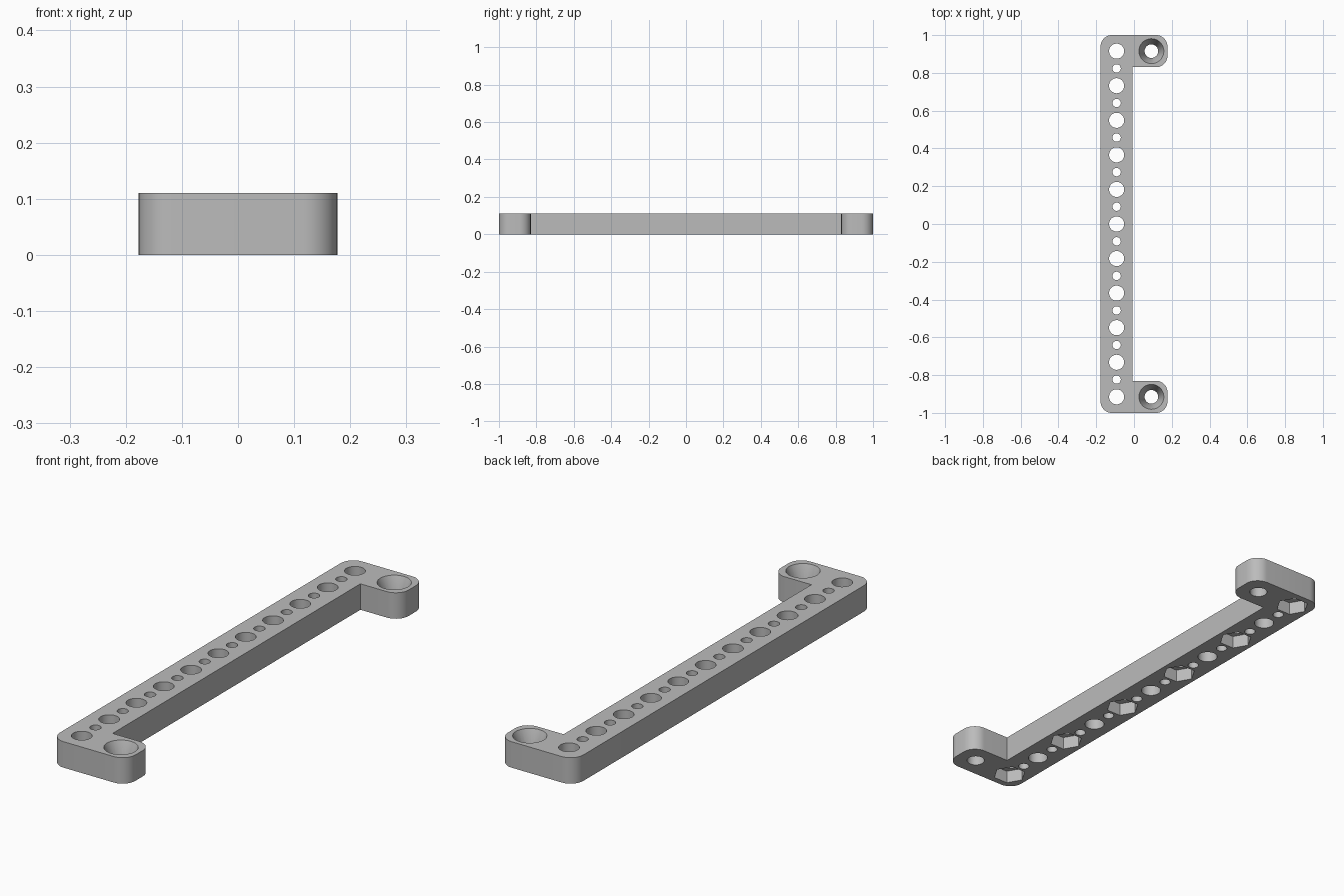
import bpy
import bmesh
from math import radians, cos, sin
from mathutils import Matrix, Vector

cube = bpy.data.objects.get("Cube")
if cube:
    bpy.data.objects.remove(cube, do_unlink=True)

HEIGHT = 0.11
HALF_X = 0.177
WIDTH = 0.17           # width of the bar and of each foot
CORNER = 0.06
BAR_X = -0.092         # centre line of the bar holes
FOOT_X = 0.092
END_Y = 0.915          # centre of the end holes
PITCH = END_Y / 5

grey = bpy.data.materials.new("light_grey")
grey.use_nodes = True
colour = (0.5, 0.5, 0.5, 1)
grey.diffuse_color = colour
grey.node_tree.nodes["Principled BSDF"].inputs["Base Color"].default_value = colour


def make_object(name, bm):
    bmesh.ops.recalc_face_normals(bm, faces=bm.faces)
    mesh = bpy.data.meshes.new(name)
    bm.to_mesh(mesh)
    bm.free()
    mesh.materials.append(grey)
    obj = bpy.data.objects.new(name, mesh)
    bpy.context.collection.objects.link(obj)
    return obj


def rounded(x, y, start, steps=12):
    """Quarter-circle corner whose box corner is at x, y."""
    mid = radians(start + 45)
    cx = x - CORNER * (1 if cos(mid) > 0 else -1)
    cy = y - CORNER * (1 if sin(mid) > 0 else -1)
    angles = [radians(start + 90 * i / steps) for i in range(steps + 1)]
    return [(cx + CORNER * cos(a), cy + CORNER * sin(a)) for a in angles]


def drill(bm, x, y, low, high, r_low, r_high, sides=48, turn=0):
    place = Matrix.Translation((x, y, (low + high) / 2)) @ Matrix.Rotation(radians(turn), 4, "Z")
    bmesh.ops.create_cone(bm, cap_ends=True, segments=sides, radius1=r_low,
                          radius2=r_high, depth=high - low, matrix=place)


# Bar with a foot at each end, drawn as one outline
inner_x, inner_y = -HALF_X + WIDTH, 1 - WIDTH
outline = (rounded(-HALF_X, -1, 180) + rounded(HALF_X, -1, 270)
           + rounded(HALF_X, -inner_y, 0) + [(inner_x, -inner_y), (inner_x, inner_y)]
           + rounded(HALF_X, inner_y, 270) + rounded(HALF_X, 1, 0)
           + rounded(-HALF_X, 1, 90))
bm = bmesh.new()
base = bm.faces.new([bm.verts.new((x, y, 0)) for x, y in outline])
top = bmesh.ops.extrude_face_region(bm, geom=[base])["geom"]
bmesh.ops.translate(bm, vec=Vector((0, 0, HEIGHT)),
                    verts=[v for v in top if isinstance(v, bmesh.types.BMVert)])
bracket = make_object("mounting_bar", bm)

# Through holes: large and small in turn along the bar, one in each foot
bm = bmesh.new()
for i in range(21):
    r = 0.022 if i % 2 else 0.04
    drill(bm, BAR_X, -END_Y + i * PITCH / 2, -0.1, 0.2, r, r)
for y in (-END_Y, END_Y):
    drill(bm, FOOT_X, y, -0.1, 0.2, 0.036, 0.036)
holes = make_object("hole_cutter", bm)

# Hexagonal nut pockets underneath and tapered screw seats on top
bm = bmesh.new()
for i in range(6):
    drill(bm, BAR_X, -END_Y + i * PITCH * 2, -0.05, 0.055, 0.067, 0.067, 6, 30)
seat_low, r_low, r_top = 0.03, 0.034, 0.066
slope = (r_top - r_low) / (HEIGHT - seat_low)
for y in (-END_Y, END_Y):
    drill(bm, FOOT_X, y, seat_low, HEIGHT + 0.02, r_low, r_top + slope * 0.02)
pockets = make_object("pocket_cutter", bm)

# Cut everything out of the bar
bpy.ops.object.select_all(action="DESELECT")
bracket.select_set(True)
bpy.context.view_layer.objects.active = bracket
for cutter in (holes, pockets):
    cutter.hide_render = True
    mod = bracket.modifiers.new(cutter.name, "BOOLEAN")
    mod.operation = "DIFFERENCE"
    mod.solver = "EXACT"
    mod.object = cutter
    bpy.ops.object.modifier_apply(modifier=mod.name)
    bpy.data.objects.remove(cutter, do_unlink=True)

bpy.ops.object.shade_smooth_by_angle(angle=radians(30))
